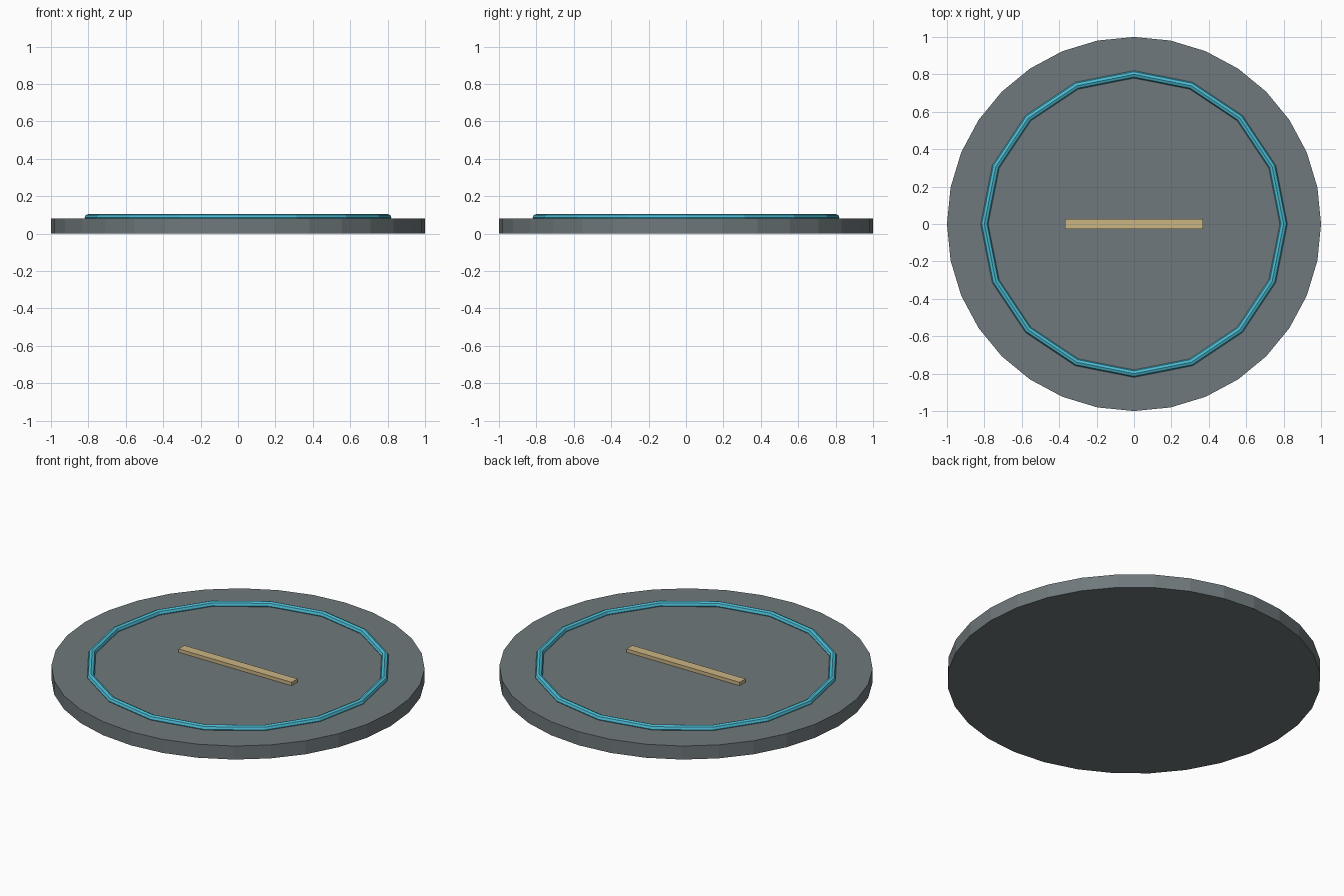
import bpy

if "Cube" in bpy.data.objects:
    bpy.data.objects.remove(bpy.data.objects["Cube"])


def finish(name, colour):
    """Name the active object and give it a plain colour."""
    obj = bpy.context.object
    obj.name = name
    mat = bpy.data.materials.new(name + "_colour")
    mat.diffuse_color = (*colour, 1)
    mat.use_nodes = True
    mat.node_tree.nodes["Principled BSDF"].inputs["Base Color"].default_value = mat.diffuse_color
    obj.data.materials.append(mat)
    return obj


# Round base plate, 32 sides
bpy.ops.mesh.primitive_cylinder_add(vertices=32, radius=1, depth=0.08, location=(0, 0, 0.04))
finish("base_disc", (0.16, 0.19, 0.2))

# Thin ring resting in the top face, 16 sides
bpy.ops.mesh.primitive_torus_add(major_segments=16, minor_segments=8,
                                 major_radius=0.8, minor_radius=0.02,
                                 location=(0, 0, 0.085))
finish("inlay_ring", (0.07, 0.5, 0.65))

# Flat bar across the centre
bpy.ops.mesh.primitive_cube_add(size=1, location=(0, 0, 0.085))
bar = finish("centre_bar", (0.6, 0.46, 0.23))
bar.scale = (0.74, 0.055, 0.03)
bpy.ops.object.transform_apply(location=False, rotation=False, scale=True)
